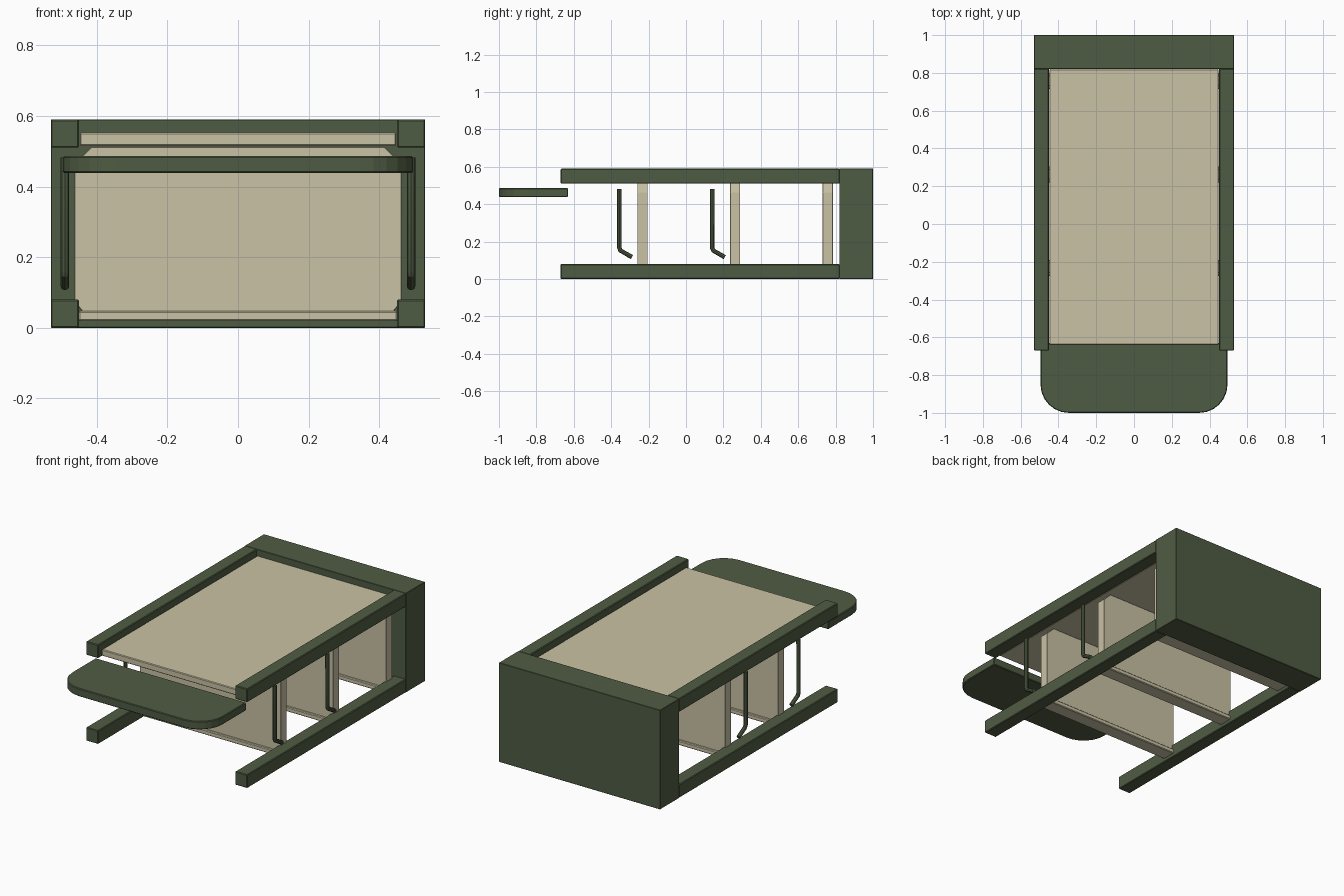
import bpy, bmesh, math
from mathutils import Vector

cube = bpy.data.objects.get("Cube")
if cube:
    bpy.data.objects.remove(cube, do_unlink=True)


def material(name, rgb):
    m = bpy.data.materials.new(name)
    m.use_nodes = True
    m.diffuse_color = (*rgb, 1)
    m.node_tree.nodes["Principled BSDF"].inputs["Base Color"].default_value = (*rgb, 1)
    return m


GREEN = material("olive green", (0.078, 0.107, 0.056))
BEIGE = material("warm beige", (0.59, 0.54, 0.375))


def finish(name, bm, mat, bevel=0.0):
    bmesh.ops.recalc_face_normals(bm, faces=bm.faces)
    mesh = bpy.data.meshes.new(name)
    bm.to_mesh(mesh)
    bm.free()
    mesh.materials.append(mat)
    ob = bpy.data.objects.new(name, mesh)
    bpy.context.collection.objects.link(ob)
    if bevel:
        mod = ob.modifiers.new("edge bevel", "BEVEL")
        mod.width = bevel
        mod.segments = 1
        mod.limit_method = "ANGLE"
        mod.angle_limit = math.radians(40)
    return ob


def box(name, xs, ys, zs, mat, bevel=0.004):
    bm = bmesh.new()
    bmesh.ops.create_cube(bm, size=1)
    for v in bm.verts:
        v.co = Vector([(r[0] + r[1]) / 2 + c * (r[1] - r[0])
                       for r, c in zip((xs, ys, zs), v.co)])
    return finish(name, bm, mat, bevel)


def prism(name, points, offset, mat, bevel=0.0):
    """Extrude a flat outline along the offset."""
    bm = bmesh.new()
    face = bm.faces.new([bm.verts.new(p) for p in points])
    ext = bmesh.ops.extrude_face_region(bm, geom=[face])
    moved = [g for g in ext["geom"] if isinstance(g, bmesh.types.BMVert)]
    bmesh.ops.translate(bm, verts=moved, vec=offset)
    return finish(name, bm, mat, bevel)


# Body: solid rear block and four long rails
box("rear_block", (-0.53, 0.53), (0.82, 1), (0, 0.59), GREEN, 0.002)
for side, s in (("left", 1), ("right", -1)):
    xs = sorted((s * 0.45, s * 0.53))
    box(f"{side}_lower_rail", xs, (-0.67, 0.822), (0, 0.08), GREEN)
    box(f"{side}_upper_rail", xs, (-0.67, 0.822), (0.51, 0.59), GREEN)

# Recessed top panel between the upper rails
box("top_panel", (-0.448, 0.448), (-0.64, 0.82), (0.515, 0.553), BEIGE)

# Upright dividers with clipped corners, each on a crossbar
half = [(0.44, 0.045), (0.463, 0.075), (0.463, 0.465), (0.415, 0.512)]
outline = half + [(-x, z) for x, z in reversed(half)]
for i, y in enumerate((-0.26, 0.235, 0.73), 1):
    prism(f"divider_{i}", [(x, y, z) for x, z in outline], (0, 0.055, 0), BEIGE, 0.002)
    box(f"divider_crossbar_{i}", (-0.452, 0.452), (y - 0.015, y + 0.07), (0.02, 0.047), BEIGE)

# Front shelf with rounded front corners
R = 0.15
corner = [(0.345 + R * math.sin(a), -0.85 - R * math.cos(a))
          for a in (math.radians(15 * k) for k in range(7))]
right_half = corner + [(0.495, -0.63)]
shelf = right_half + [(-x, y) for x, y in reversed(right_half)]
prism("front_shelf", [(x, y, 0.438) for x, y in shelf], (0, 0, 0.048), GREEN, 0.004)


# Bent side handles
def handle(name, x, y):
    cu = bpy.data.curves.new(name, "CURVE")
    cu.dimensions = "3D"
    cu.bevel_depth = 0.012
    cu.bevel_resolution = 2
    cu.use_fill_caps = True
    path = [(0, 0.482), (0, 0.165), (0.006, 0.152), (0.067, 0.117)]
    sp = cu.splines.new("POLY")
    sp.points.add(len(path) - 1)
    for p, (dy, z) in zip(sp.points, path):
        p.co = (x, y + dy, z, 1)
    cu.materials.append(GREEN)
    ob = bpy.data.objects.new(name, cu)
    bpy.context.collection.objects.link(ob)
    bpy.ops.object.select_all(action="DESELECT")
    ob.select_set(True)
    bpy.context.view_layer.objects.active = ob
    bpy.ops.object.convert(target="MESH")
    bpy.ops.object.shade_smooth_by_angle()


for side, s in (("left", 1), ("right", -1)):
    for place, y in (("front", -0.356), ("rear", 0.14)):
        handle(f"{side}_{place}_handle", s * 0.49, y)
